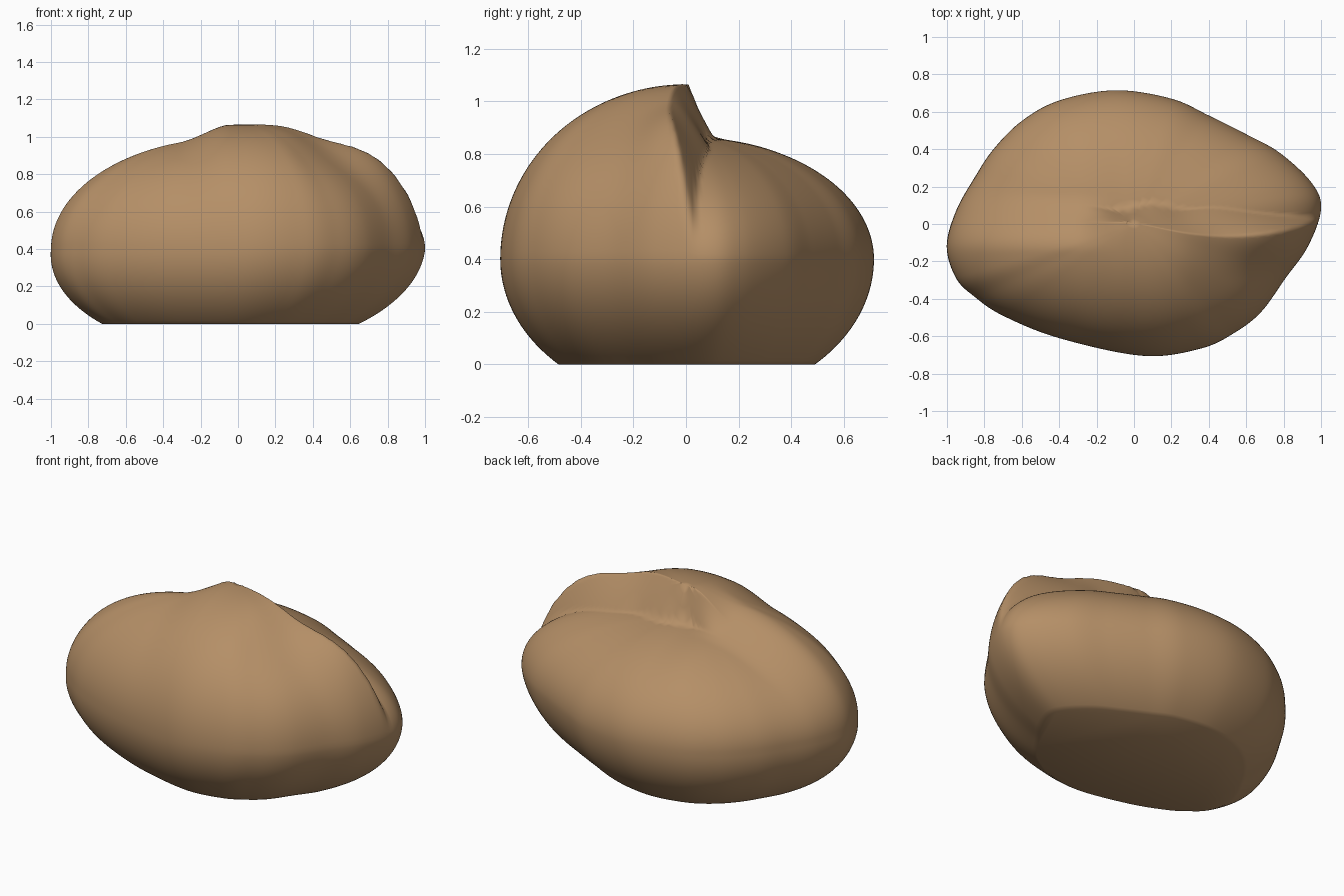
import bpy
import bmesh
from math import cos, sin, radians, exp, pi
from mathutils import Vector

SEGMENTS, RINGS = 240, 64
WAIST = 0.4

if "Cube" in bpy.data.objects:
    bpy.data.objects.remove(bpy.data.objects["Cube"], do_unlink=True)

# Plan outline at the widest level
OUTLINE = [(1, .08), (.95, .22), (.78, .38), (.6, .48), (.4, .58), (.2, .67),
           (-.1, .715), (-.4, .66), (-.6, .55), (-.75, .4), (-.85, .25),
           (-.95, .07), (-1, -.12), (-.95, -.29), (-.85, -.39), (-.7, -.49),
           (-.4, -.61), (.05, -.705), (.36, -.665), (.54, -.58), (.68, -.47),
           (.81, -.29), (.93, -.12)]


def smoothstep(a, b, v):
    t = max(0, min(1, (v - a) / (b - a)))
    return t * t * (3 - 2 * t)


def mix(a, b, t):
    return a + (b - a) * t


def bump(x, y, cx, cy, radius):
    return exp(-((x - cx) ** 2 + (y - cy) ** 2) / radius ** 2)


def outline_point(u):
    """Closed smooth curve through the outline points, u from 0 to 1."""
    n = len(OUTLINE)
    i = int(u * n)
    t = u * n - i
    a, b, c, d = (Vector(OUTLINE[(i + k) % n]) for k in (-1, 0, 1, 2))
    return b + (c - a) * t / 2 + (a * 2 - b * 5 + c * 4 - d) * t * t / 2 \
        + (b * 3 - a - c * 3 + d) * t ** 3 / 2


def crown_height(x, y):
    """Height above the waist: tall front slab, a split ledge, lower back."""
    split = smoothstep(-.32, -.05, x)
    ridge = .01 - .075 * sin(pi * max(0, min(1, x)))
    foot = mix(.09, .04, smoothstep(.3, .95, x)) \
        + .02 * sin(x * 16) * bump(x, 0, .05, 0, .3)
    ledge = max(0, min(1, (y - ridge) / (foot - ridge)))
    # The crest stays full toward the left end while the face below falls away
    crest = smoothstep(-.3, -.05, y)
    front = .665 + .02 * smoothstep(0, .3, x) \
        + .1 * crest * smoothstep(.4, .85, x) \
        - .05 * bump(x, y, .52, -.35, .25)
    stepped = mix(front, .465, ledge)
    rounded = mix(.61, .485, smoothstep(-.15, .17, y))
    return mix(rounded, stepped, split)


# Boulder: rings from the crown down to the flat base
bm = bmesh.new()
crown = bm.verts.new((0, 0, WAIST + crown_height(0, 0)))
rings = []
for r in range(1, RINGS + 1):
    angle = radians(mix(90, -46.7, r / RINGS))
    ring = []
    for s in range(SEGMENTS):
        x, y = outline_point(s / SEGMENTS) * cos(angle)
        height = crown_height(x, y) if angle > 0 else .55
        lean = .055 * min(0, sin(angle))
        ring.append(bm.verts.new(
            (x + lean, y, max(0, WAIST + height * sin(angle)))))
    rings.append(ring)

for s in range(SEGMENTS):
    n = (s + 1) % SEGMENTS
    bm.faces.new((crown, rings[0][s], rings[0][n]))
    for upper, lower in zip(rings, rings[1:]):
        bm.faces.new((upper[s], lower[s], lower[n], upper[n]))
base = bm.faces.new(list(reversed(rings[-1])))
for v in base.verts:
    v.co.z = 0

mesh = bpy.data.meshes.new("boulder")
bm.to_mesh(mesh)
bm.free()
boulder = bpy.data.objects.new("boulder", mesh)
bpy.context.collection.objects.link(boulder)

# Tan stone
stone = bpy.data.materials.new("tan_stone")
stone.use_nodes = True
color = (.46, .275, .135, 1)
stone.diffuse_color = color
stone.node_tree.nodes["Principled BSDF"].inputs["Base Color"].default_value = color
mesh.materials.append(stone)

bpy.context.view_layer.objects.active = boulder
boulder.select_set(True)
bpy.ops.object.shade_smooth_by_angle(angle=radians(65))
